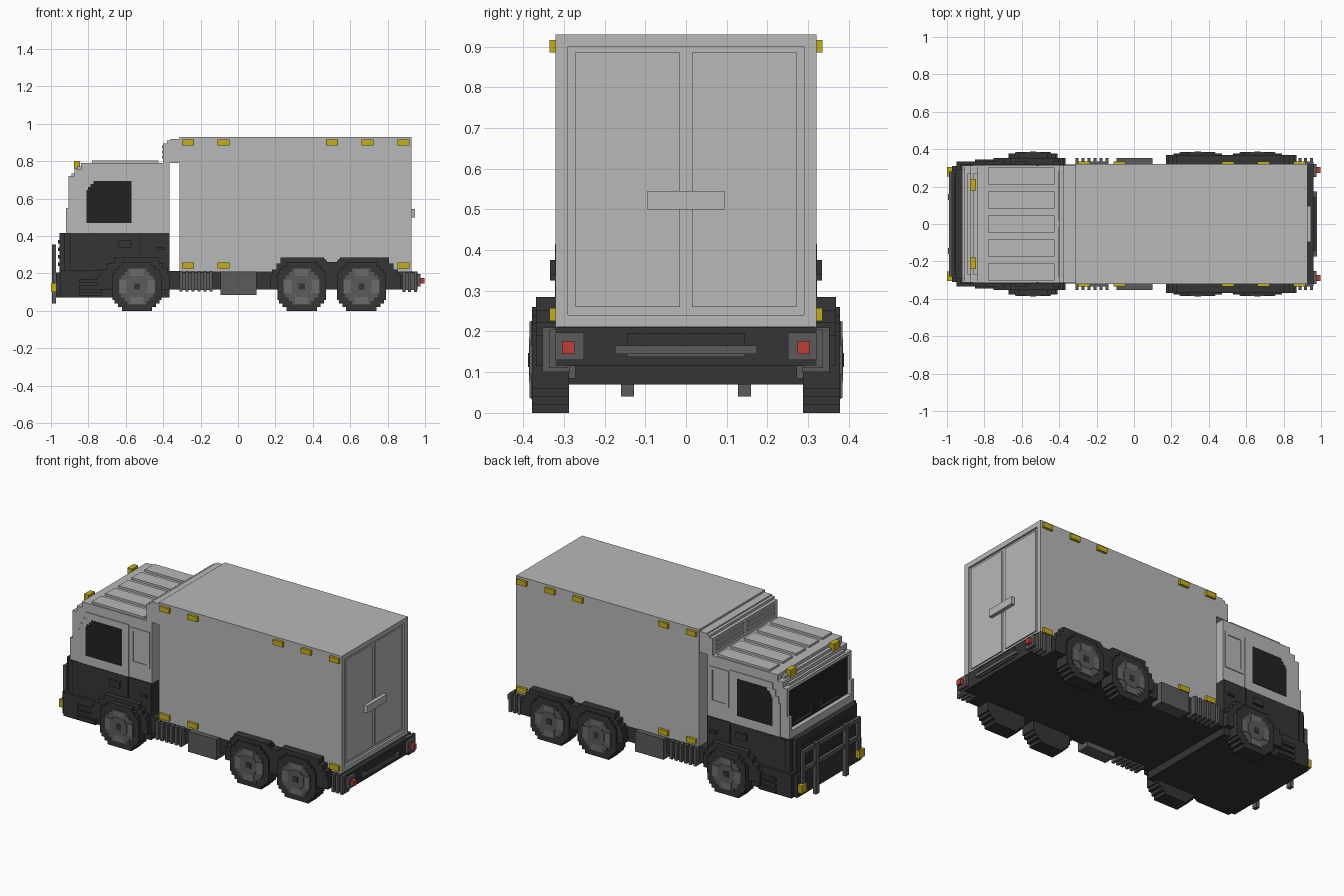
import bpy, bmesh

if "Cube" in bpy.data.objects:
    bpy.data.objects.remove(bpy.data.objects["Cube"])


def material(name, rgb):
    m = bpy.data.materials.new(name)
    m.use_nodes = True
    m.diffuse_color = (*rgb, 1)
    m.node_tree.nodes["Principled BSDF"].inputs["Base Color"].default_value = (*rgb, 1)
    return m


WHITE = material("pale grey paint", (0.48, 0.48, 0.48))
BLACK = material("black plastic", (0.035, 0.035, 0.035))
GLASS = material("dark glass", (0.016, 0.016, 0.016))
GREY = material("mid grey", (0.105, 0.105, 0.105))
STEEL = material("steel grey", (0.15, 0.15, 0.15))
YELLOW = material("yellow marker", (0.56, 0.43, 0.008))
RED = material("red lamp", (0.50, 0.05, 0.035))


def finish(name, mat, bm, mirror):
    """Optionally copy the mesh across y = 0, then make the object."""
    if mirror:
        copy = bmesh.ops.duplicate(bm, geom=bm.verts[:] + bm.edges[:] + bm.faces[:])["geom"]
        for v in copy:
            if isinstance(v, bmesh.types.BMVert):
                v.co.y *= -1
    bmesh.ops.recalc_face_normals(bm, faces=bm.faces[:])
    me = bpy.data.meshes.new(name)
    bm.to_mesh(me)
    bm.free()
    me.materials.append(mat)
    ob = bpy.data.objects.new(name, me)
    bpy.context.collection.objects.link(ob)
    return ob


def boxes(name, mat, specs, mirror=False):
    """One object from boxes given as (x0, x1, y0, y1, z0, z1)."""
    bm = bmesh.new()
    for x0, x1, y0, y1, z0, z1 in specs:
        for v in bmesh.ops.create_cube(bm, size=1)["verts"]:
            v.co = ((x0 + x1) / 2 + v.co.x * (x1 - x0),
                    (y0 + y1) / 2 + v.co.y * (y1 - y0),
                    (z0 + z1) / 2 + v.co.z * (z1 - z0))
    return finish(name, mat, bm, mirror)


def stair(pts, n=3):
    """Turn every sloping edge of a closed outline into n steps."""
    out = []
    for (x, z), (u, w) in zip(pts, pts[1:] + pts[:1]):
        out.append((x, z))
        if abs(u - x) > 1e-6 and abs(w - z) > 1e-6:
            dx, dz = (u - x) / n, (w - z) / n
            for i in range(n):
                out += [(x + dx * (i + .5), z + dz * i), (x + dx * (i + .5), z + dz * (i + 1))]
    return out


def extrude(name, mat, outlines, y0, y1, mirror=False):
    """Push x-z outlines from y0 to y1."""
    bm = bmesh.new()
    for pts in outlines:
        face = bm.faces.new([bm.verts.new((x, y0, z)) for x, z in pts])
        new = bmesh.ops.extrude_face_region(bm, geom=[face], use_keep_orig=True)["geom"]
        for v in new:
            if isinstance(v, bmesh.types.BMVert):
                v.co.y = y1
    return finish(name, mat, bm, mirror)


def octagon(cx, cz, r, f):
    a = r * f
    return stair([(cx - a, cz - r), (cx + a, cz - r), (cx + r, cz - a), (cx + r, cz + a),
                  (cx + a, cz + r), (cx - a, cz + r), (cx - r, cz + a), (cx - r, cz - a)])


# Cargo box with framed rear doors
boxes("cargo_box", WHITE, [(-.313, .915, -.32, .32, .21, .93)])
boxes("rear_door_frame", WHITE, [(.915, .928, -.32, .32, .90, .93), (.915, .928, -.32, .32, .21, .24),
                                 (.915, .928, -.32, -.29, .24, .90), (.915, .928, .29, .32, .24, .90)])
boxes("rear_doors", WHITE, [(.915, .923, .015, .272, .26, .885)], True)
boxes("door_latch", WHITE, [(.92, .945, -.095, .095, .50, .545)])

# Cooling unit ahead of the box
extrude("cooling_unit", WHITE, [[(-.313, .79), (-.40, .79), (-.40, .895), (-.38, .895), (-.38, .91),
                                 (-.362, .91), (-.362, .918), (-.313, .918)]], -.315, .315)
boxes("cooling_unit_slats", WHITE,
      [(-.407, -.40, y - .13, y + .13, z, z + .014) for y in (-.15, .15) for z in (.815, .842, .869)])

# Upper cab: stepped side shells around a set-back windscreen
front = [(-.92, .415), (-.92, .55), (-.905, .55), (-.905, .72), (-.875, .72), (-.875, .755),
         (-.84, .755), (-.84, .79), (-.366, .79), (-.366, .415)]
notched = [(-.92, .415), (-.92, .46), (-.885, .46), (-.885, .70), (-.905, .70)] + front[3:]
extrude("cab_pillars", WHITE, [front], .288, .312, True)
extrude("cab_upper", WHITE, [notched], -.288, .288)
boxes("windscreen", GLASS, [(-.893, -.885, -.288, .288, .46, .70)])
boxes("wipers", GREY, [(-.90, -.893, -.20, -.02, .475, .485), (-.90, -.893, .06, .24, .475, .485),
                       (-.90, -.893, -.03, -.02, .475, .53), (-.90, -.893, .06, .07, .475, .53)])
boxes("roof_ribs", WHITE, [(-.78, -.425, y - .046, y + .046, .79, .803)
                           for y in (-.256, -.128, 0, .128, .256)])
boxes("roof_steps", WHITE, [(-.89, -.87, -.27, .27, .72, .735), (-.86, -.84, -.27, .27, .755, .772)])
boxes("roof_lamps", YELLOW, [(-.877, -.845, .18, .24, .757, .80)], True)

# Cab doors, side windows and rear quarter panels
door = stair([(-.86, .415), (-.86, .62), (-.80, .735), (-.52, .735), (-.52, .415)])
extrude("door_panels", WHITE, [door], .312, .317, True)
pane = stair([(-.81, .47), (-.81, .645), (-.765, .695), (-.57, .695), (-.57, .47)])
extrude("side_windows", GLASS, [pane], .316, .32, True)
boxes("quarter_panel_frames", WHITE,
      [(-.51, -.49, .312, .317, .50, .725), (-.40, -.38, .312, .317, .50, .725),
       (-.49, -.40, .312, .317, .50, .52), (-.49, -.40, .312, .317, .705, .725)], True)

# Lower cab, grille and bumper
boxes("cab_lower", BLACK, [(-.93, -.366, -.32, .32, .07, .415)])
boxes("grille_panel", BLACK, [(-.955, -.93, -.295, .295, .20, .415)])
boxes("grille_slats", BLACK, [(-.962, -.955, -.24, .24, z, z + .018) for z in (.24, .28, .32, .36)])
extrude("front_bumper", BLACK, [[(-.95, .07), (-.95, .215), (-.73, .215), (-.73, .07)]], -.335, .335)
boxes("bumper_nose", BLACK, [(-.972, -.95, -.31, .31, .07, .205)])
boxes("cab_steps", BLACK, [(-.85, -.73, .335, .346, z, z + .02) for z in (.08, .115, .15)], True)
boxes("door_handles", BLACK, [(-.64, -.57, .32, .334, .335, .375), (-.435, -.39, .32, .334, .325, .34)], True)
boxes("door_seams", GLASS, [(-.90, -.895, .32, .322, .22, .415), (-.525, -.52, .32, .322, .285, .415)], True)

# Bull bar with yellow lamps
boxes("bull_bar", GREY, [(-.995, -.972, .128, .16, .04, .355), (-.99, -.972, .255, .28, .10, .345)], True)
boxes("bull_bar_rails", GREY, [(-.99, -.972, -.28, .28, z, z + .024) for z in (.325, .215)])
boxes("bumper_lamps", YELLOW, [(-1.0, -.965, .255, .305, .10, .148)], True)

# Chassis and mudguards
boxes("chassis", BLACK, [(-.366, .93, -.318, .318, .115, .212)])
fender_front = stair([(-.75, .115), (-.75, .19), (-.645, .285), (-.435, .285), (-.366, .20), (-.366, .115)])
extrude("front_mudguards", BLACK, [fender_front], .30, .352, True)
fender_rear = stair([(.17, .115), (.17, .19), (.24, .285), (.455, .285), (.48, .262), (.525, .262),
                     (.55, .285), (.795, .285), (.868, .19), (.868, .115)])
extrude("rear_mudguards", BLACK, [fender_rear], .30, .368, True)

# Wheels with stepped hubs
AXLES, CZ = (-.54, .34, .66), .13
extrude("tyres", BLACK, [octagon(x, CZ, .13, .55) for x in AXLES], .288, .378, True)
extrude("wheel_rims", GREY, [octagon(x, CZ, .096, .42) for x in AXLES], .37, .381, True)
arms = []
for x in AXLES:
    arms += [(x - .035, x + .035, .37, .384, CZ - .094, CZ + .094),
             (x - .094, x + .094, .37, .384, CZ - .035, CZ + .035)]
boxes("hub_crosses", STEEL, arms, True)
extrude("hub_discs", GREY, [octagon(x, CZ, .055, .5) for x in AXLES], .37, .386, True)
boxes("hub_caps", BLACK, [(x - .017, x + .017, .37, .388, CZ - .017, CZ + .017) for x in AXLES], True)

# Side tanks: ribbed cylinder block and plain box
boxes("ribbed_tanks", GREY, [(-.313, -.14, .28, .335, .11, .205)]
      + [(-.313 + i * .032, -.296 + i * .032, .28, .352, .102, .212) for i in range(6)], True)
boxes("side_lockers", GREY, [(-.093, .10, .272, .352, .085, .21)], True)

# Tail: crossmember, ribbed corners, step bar and lamps
boxes("rear_crossmember", BLACK, [(.90, .96, -.32, .32, .115, .21)])
boxes("rear_corner_blocks", GREY, [(.88, .96, .29, .335, .11, .205)]
      + [(x, x + .016, .285, .353, .10, .21) for x in (.88, .91, .94)], True)
boxes("lamp_housings", GREY, [(.95, .977, .25, .32, .13, .197)], True)
boxes("tail_lamps", RED, [(.97, .998, .274, .305, .145, .176)], True)
boxes("rear_step", GREY, [(.95, .978, -.175, .175, .145, .165), (.95, .97, -.145, .145, .137, .145)])
boxes("rear_step_tread", BLACK, [(.95, .97, -.145, .145, .165, .195)])

# Marker lamps along the box
markers = [(x, x + .065, .32, .335, .885, .916) for x in (-.30, -.11, .47, .66, .852)]
markers += [(x, x + .065, .32, .335, .226, .258) for x in (-.30, -.11, .852)]
boxes("marker_lamps", YELLOW, markers, True)
